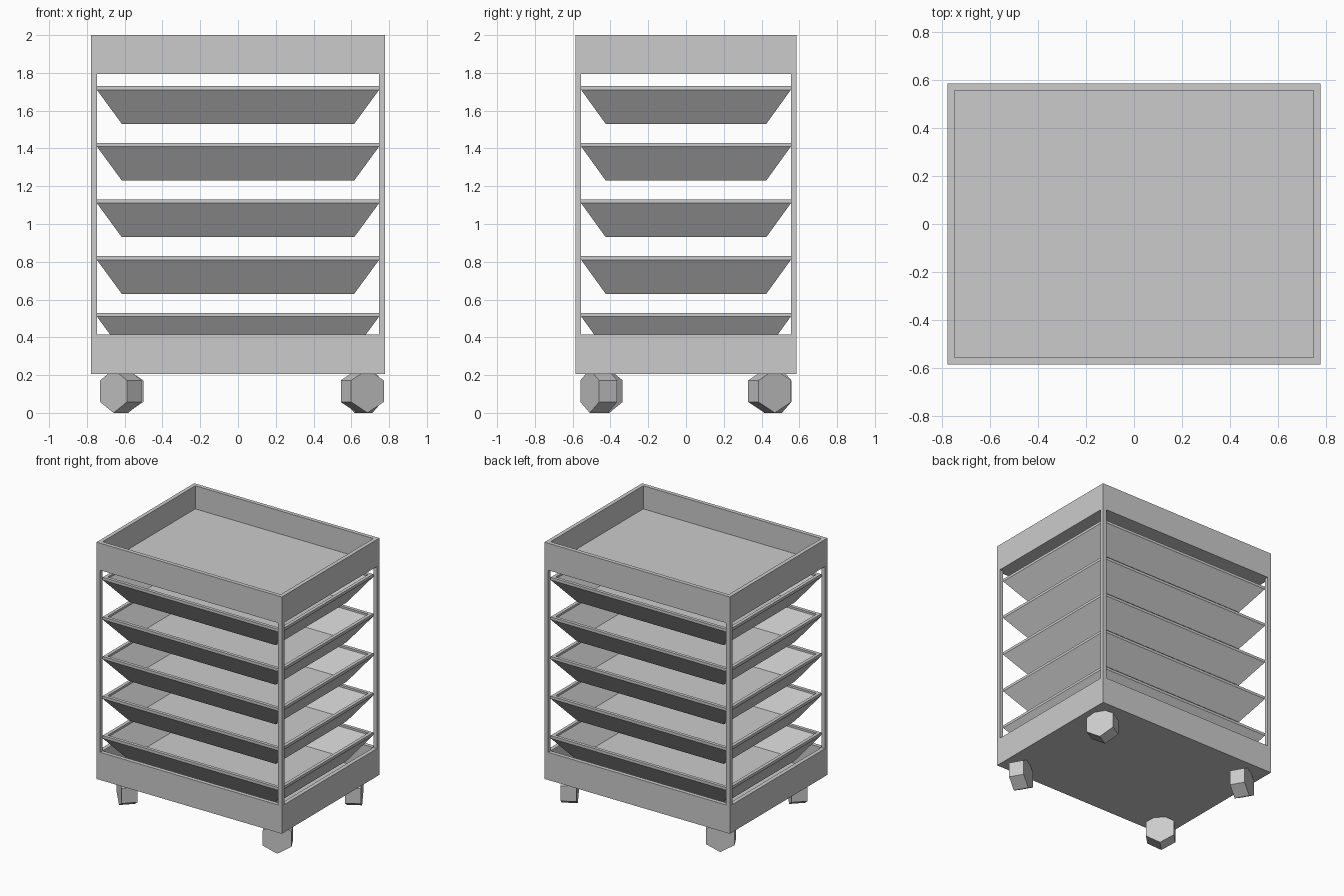
import bpy, bmesh
from math import radians, sin, cos, pi

if "Cube" in bpy.data.objects:
    bpy.data.objects.remove(bpy.data.objects["Cube"])


def finish(name, bm):
    bmesh.ops.recalc_face_normals(bm, faces=bm.faces)
    me = bpy.data.meshes.new(name)
    bm.to_mesh(me)
    bm.free()
    ob = bpy.data.objects.new(name, me)
    bpy.context.collection.objects.link(ob)
    return ob


def loft(name, rings, pos=(0, 0, 0)):
    """Skin a stack of centred rectangles (half x, half y, z), capped at both ends."""
    bm = bmesh.new()
    loops = [[bm.verts.new((sx * hx, sy * hy, z))
              for sx, sy in ((-1, -1), (1, -1), (1, 1), (-1, 1))] for hx, hy, z in rings]
    for a, b in zip(loops, loops[1:]):
        for i in range(4):
            j = (i + 1) % 4
            bm.faces.new((a[i], a[j], b[j], b[i]))
    bm.faces.new(loops[0])
    bm.faces.new(loops[-1])
    ob = finish(name, bm)
    ob.location = pos
    return ob


HX, HY, T = 0.777, 0.585, 0.03

# Open boxes at the base and the top
for name, z0, z1 in (("base_box", 0.205, 0.415), ("top_tray", 1.795, 2.0)):
    loft(name, [(HX, HY, z0), (HX, HY, z1), (HX - T, HY - T, z1), (HX - T, HY - T, z0 + T)])

# Thin corner posts
for xn, sx in (("left", -1), ("right", 1)):
    for yn, sy in (("front", -1), ("back", 1)):
        loft(f"{yn}_{xn}_post", [(T / 2, T / 2, 0.415), (T / 2, T / 2, 1.795)],
             (sx * (HX - T / 2), sy * (HY - T / 2), 0))

# Five sloped shelf trays with a small upright lip
for i in range(5):
    loft(f"shelf_tray_{i + 1}",
         [(0.615, 0.425, -0.2), (0.747, 0.555, -0.02), (0.747, 0.555, 0),
          (0.722, 0.53, 0), (0.722, 0.53, -0.015), (0.605, 0.415, -0.175)],
         (0, 0, 0.53 + 0.3 * i))

# Six-sided wheels, each swivelled to its own angle
R, W = 0.115, 0.11
for name, x, y, ang in (("front_left_wheel", -0.62, -0.445, 225),
                        ("front_right_wheel", 0.658, -0.462, -60),
                        ("back_right_wheel", 0.664, 0.443, 30),
                        ("back_left_wheel", -0.615, 0.46, 120)):
    bm = bmesh.new()
    caps = [[bm.verts.new((s * W / 2, R * sin(k * pi / 3), R * cos(k * pi / 3)))
             for k in range(6)] for s in (-1, 1)]
    for k in range(6):
        j = (k + 1) % 6
        bm.faces.new((caps[0][k], caps[0][j], caps[1][j], caps[1][k]))
    for c in caps:
        bm.faces.new(c)
    ob = finish(name, bm)
    ob.location = (x, y, R)
    ob.rotation_euler.z = radians(ang)
